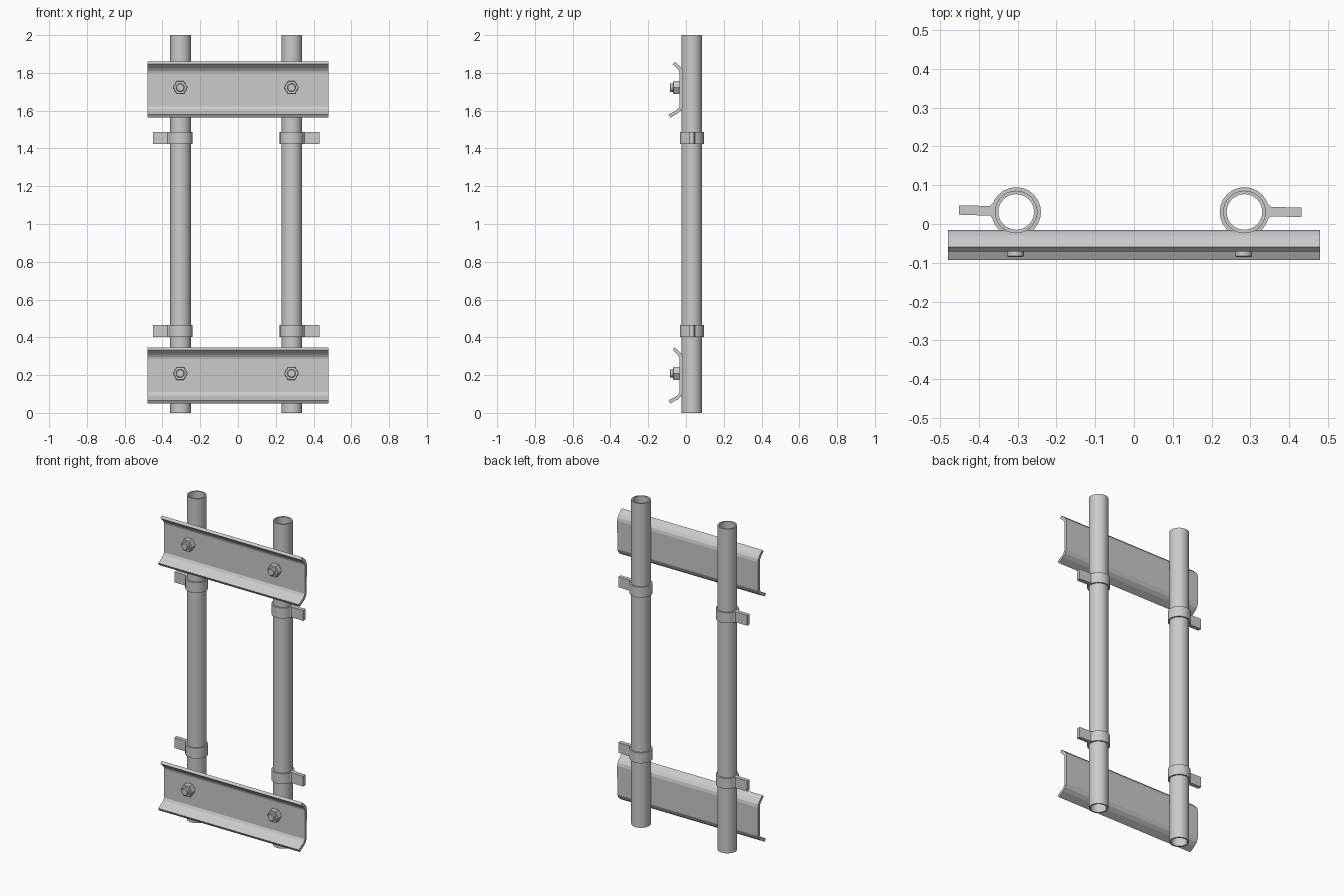
import bpy, bmesh, math
from mathutils import Vector

if "Cube" in bpy.data.objects:
    bpy.data.objects.remove(bpy.data.objects["Cube"])

POSTS = [(-0.304, -1), (0.285, 1)]   # x position, outward direction
POST_Y = 0.031


def finish(name, bm, smooth=False):
    bmesh.ops.recalc_face_normals(bm, faces=bm.faces)
    mesh = bpy.data.meshes.new(name)
    bm.to_mesh(mesh)
    bm.free()
    ob = bpy.data.objects.new(name, mesh)
    bpy.context.collection.objects.link(ob)
    if smooth:
        bpy.ops.object.select_all(action='DESELECT')
        ob.select_set(True)
        bpy.context.view_layer.objects.active = ob
        bpy.ops.object.shade_smooth_by_angle(angle=math.radians(35))
    return ob


def prism(name, points, direction):
    """Extrude a closed outline of 3D points along a direction."""
    bm = bmesh.new()
    face = bm.faces.new([bm.verts.new(p) for p in points])
    ext = bmesh.ops.extrude_face_region(bm, geom=[face], use_keep_orig=True)
    verts = [v for v in ext['geom'] if isinstance(v, bmesh.types.BMVert)]
    bmesh.ops.translate(bm, verts=verts, vec=Vector(direction))
    return finish(name, bm)


def tube(name, x, z0, z1, r_out, r_in, sides):
    """Open pipe: four circles bridged in a loop."""
    bm = bmesh.new()
    rings = []
    for r, z in ((r_out, z0), (r_out, z1), (r_in, z1), (r_in, z0)):
        rings.append([bm.verts.new((x + r * math.cos(a), POST_Y + r * math.sin(a), z))
                      for a in (2 * math.pi * i / sides for i in range(sides))])
    for k in range(4):
        a, b = rings[k], rings[(k + 1) % 4]
        for i in range(sides):
            j = (i + 1) % sides
            bm.faces.new((a[i], a[j], b[j], b[i]))
    return finish(name, bm, True)


def plug(name, x, z, r, y_back, y_front, sides, chamfer=0.0):
    """Solid pin along y with an optional chamfered front end."""
    bm = bmesh.new()
    rings = []
    for rr, y in ((r, y_back), (r, y_front + chamfer), (r - chamfer, y_front)):
        rings.append([bm.verts.new((x + rr * math.cos(a), y, z + rr * math.sin(a)))
                      for a in (2 * math.pi * i / sides for i in range(sides))])
    for a, b in zip(rings, rings[1:]):
        for i in range(sides):
            j = (i + 1) % sides
            bm.faces.new((a[i], a[j], b[j], b[i]))
    bm.faces.new(rings[0])
    bm.faces.new(rings[-1])
    return finish(name, bm, sides > 6)


# Bent rail cross-section (y, z above the rail's lower edge)
RAIL = [(-0.083, 0.0), (-0.045, 0.021), (-0.026, 0.038), (-0.016, 0.060),
        (-0.015, 0.236), (-0.019, 0.254), (-0.030, 0.270), (-0.059, 0.296),
        (-0.071, 0.283), (-0.045, 0.259), (-0.037, 0.247), (-0.034, 0.236),
        (-0.034, 0.060), (-0.042, 0.046), (-0.055, 0.036), (-0.093, 0.016)]

# Rails with their nuts and bolts
for label, z0 in (("lower", 0.05), ("upper", 1.563)):
    prism(label + "_rail", [(-0.48, y, z0 + z) for y, z in RAIL], (0.96, 0, 0))
    for x, side in POSTS:
        plug(label + "_nut", x - 0.002, z0 + 0.159, 0.039, -0.030, -0.068, 6, 0.003)
        plug(label + "_bolt", x - 0.002, z0 + 0.159, 0.022, -0.030, -0.085, 20, 0.003)

# Hollow posts with two clamps each
for x, side in POSTS:
    tube("post", x, 0, 2, 0.055, 0.046, 32)
    for z in (0.402, 1.424):
        tube("clamp_ring", x, z, z + 0.064, 0.064, 0.054, 24)
        # Lug flaring into the ring
        tip_y = 0.036 if side < 0 else 0.030
        base_y = 0.034 if side < 0 else 0.032
        lug = [(0.052, 0.030), (0.058, 0.022), (0.068, 0.0125)]
        outline = [(x + side * d, base_y + w, z) for d, w in lug]
        outline += [(x + side * 0.147, tip_y + 0.012, z), (x + side * 0.147, tip_y - 0.012, z)]
        outline += [(x + side * d, base_y - w, z) for d, w in reversed(lug)]
        prism("clamp_lug", outline, (0, 0, 0.064))
